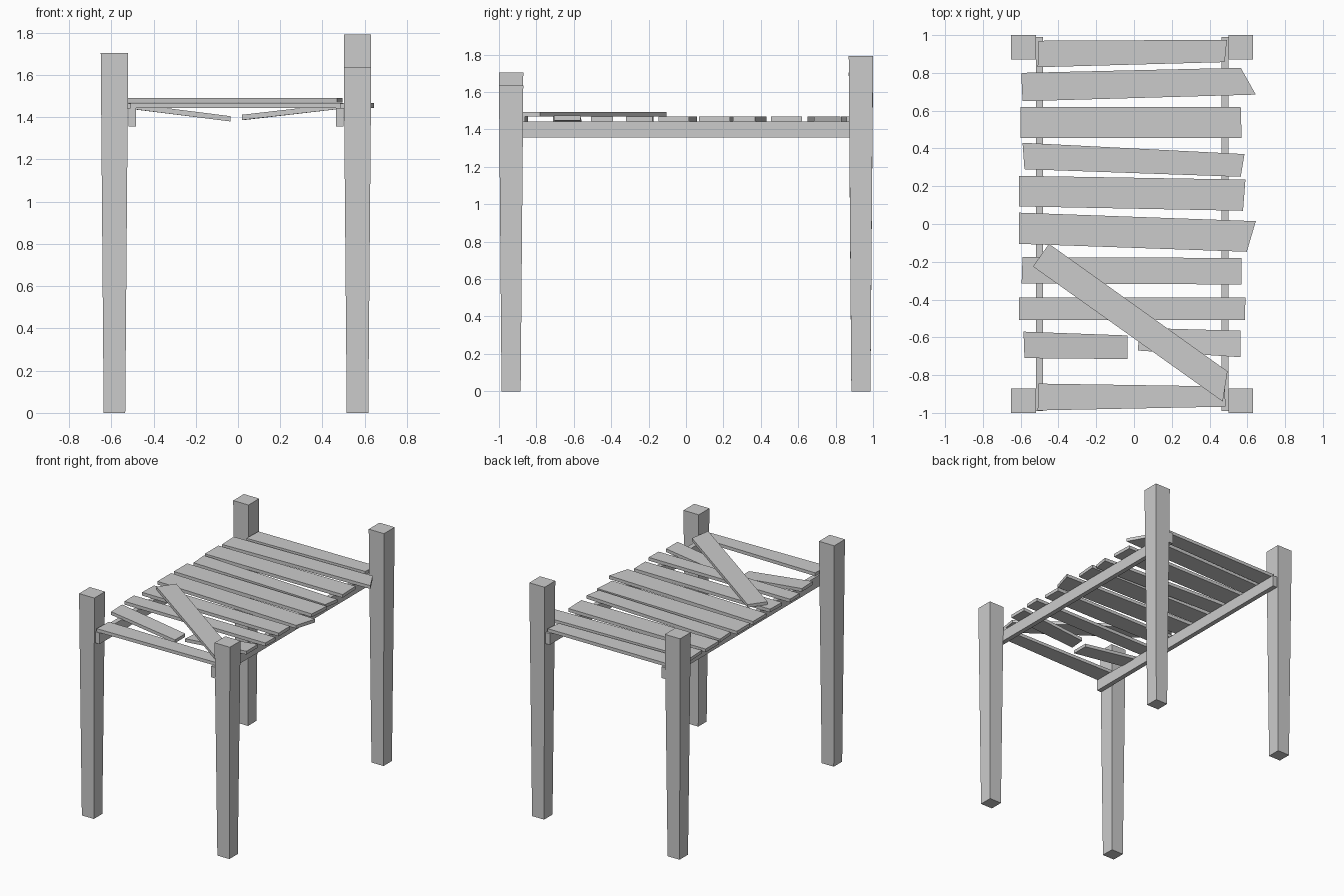
import bpy

if "Cube" in bpy.data.objects:
    bpy.data.objects.remove(bpy.data.objects["Cube"])


def prism(name, bottom, top):
    """Closed solid between two matching rings of points."""
    n = len(bottom)
    faces = [tuple(reversed(range(n))), tuple(range(n, 2 * n))]
    faces += [(i, (i + 1) % n, n + (i + 1) % n, n + i) for i in range(n)]
    mesh = bpy.data.meshes.new(name)
    mesh.from_pydata(bottom + top, [], faces)
    obj = bpy.data.objects.new(name, mesh)
    bpy.context.collection.objects.link(obj)
    return obj


def square(x, y, half_x, half_y, z):
    return [(x + sx * half_x, y + sy * half_y, z)
            for sx, sy in ((-1, -1), (1, -1), (1, 1), (-1, 1))]


def plank(name, x0, x1, low, high, z0=1.443, z1=1.443, thick=0.025):
    """Board with skewed ends. x0/x1: (low, high) corner x at each end;
    low/high: (left, right) y of each long edge; z0/z1: underside heights."""
    ring = [(x0[0], low[0], z0), (x1[0], low[1], z1),
            (x1[1], high[1], z1), (x0[1], high[0], z0)]
    return prism(name, ring, [(x, y, z + thick) for x, y, z in ring])


# Tapered posts, wider at the top, each with its own height
for name, x, y, height in (("front_left_post", -0.585, -0.935, 1.705),
                           ("front_right_post", 0.566, -0.935, 1.635),
                           ("back_left_post", -0.585, 0.935, 1.705),
                           ("back_right_post", 0.566, 0.935, 1.793)):
    prism(name, square(x, y, 0.051, 0.051, 0), square(x, y, 0.065, 0.065, height))

# Side rails under the deck
for name, x in (("left_rail", -0.501), ("right_rail", 0.482)):
    prism(name, square(x, 0, 0.018, 0.99, 1.357), square(x, 0, 0.018, 0.99, 1.443))

# Uneven deck planks, back to front
deck = (
    ((-.51, -.505), (.48, .492), (.83, .857), (.97, .975)),
    ((-.59, -.597), (.645, .565), (.65, .685), (.80, .827)),
    ((-.60, -.60), (.57, .565), (.455, .455), (.62, .62)),
    ((-.58, -.59), (.565, .585), (.29, .25), (.43, .37)),
    ((-.61, -.61), (.577, .59), (.093, .07), (.255, .235)),
    ((-.61, -.61), (.597, .645), (-.105, -.147), (.06, .015)),
    ((-.595, -.59), (.57, .568), (-.315, -.32), (-.175, -.18)),
    ((-.61, -.61), (.587, .59), (-.507, -.507), (-.39, -.39)),
    ((-.51, -.505), (.485, .48), (-.987, -.967), (-.845, -.86)),
)
for i, args in enumerate(deck, 1):
    plank(f"deck_plank_{i}", *args)

# Snapped plank: two halves sagging toward the middle
plank("broken_plank_left", (-.58, -.585), (-.035, -.035),
      (-.71, -.715), (-.57, -.59), 1.449, 1.380)
plank("broken_plank_right", (.02, .03), (.565, .565),
      (-.67, -.705), (-.55, -.565), 1.387, 1.449)

# Loose board lying diagonally on the deck
plank("loose_diagonal_board", (-.535, -.45), (.47, .495),
      (-.225, -.94), (-.105, -.78), 1.469, 1.469, 0.023)
